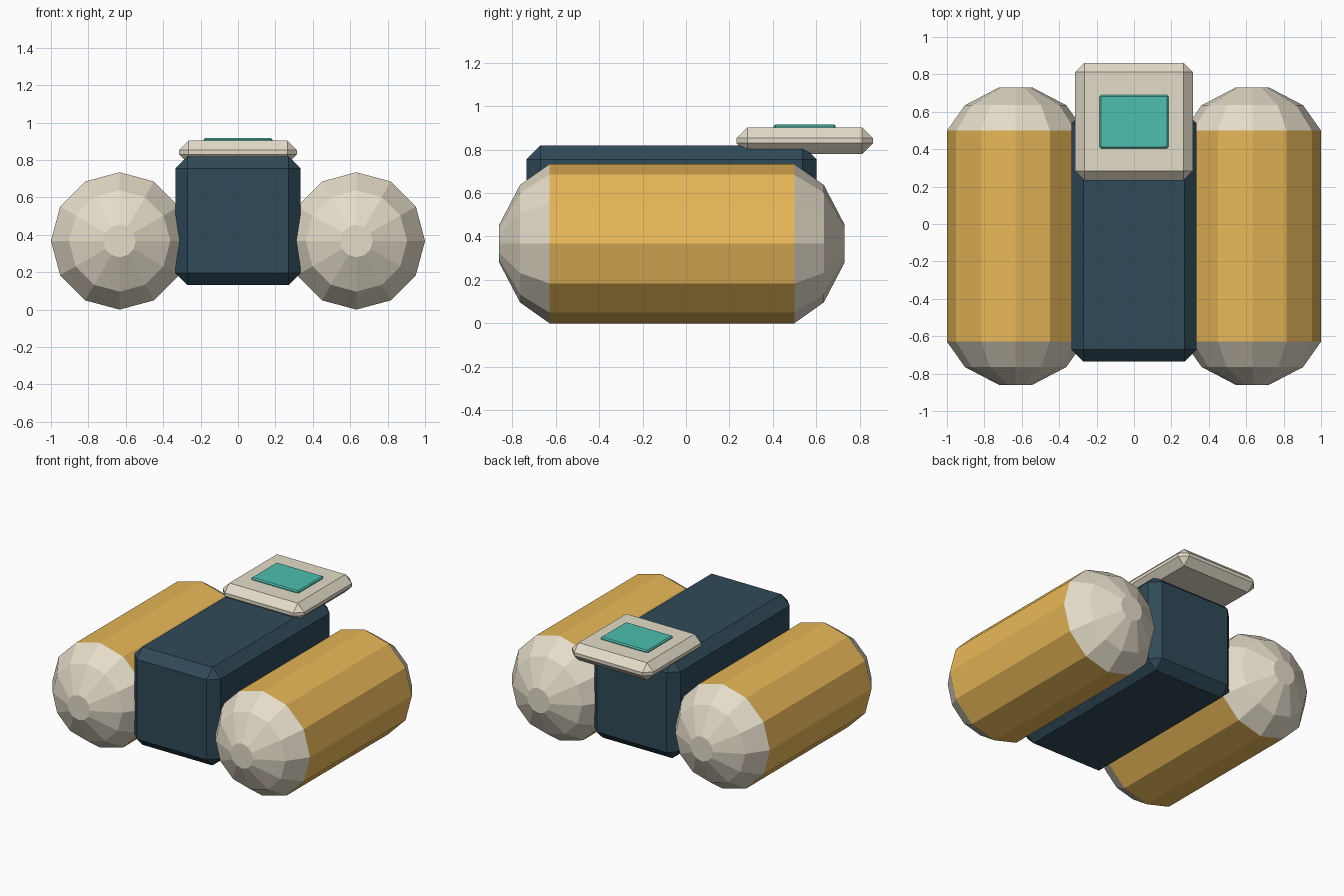
import bpy, bmesh, math

if "Cube" in bpy.data.objects:
    bpy.data.objects.remove(bpy.data.objects["Cube"])


def material(name, hex_code):
    def lin(c):
        return c / 12.92 if c <= 0.04045 else ((c + 0.055) / 1.055) ** 2.4
    m = bpy.data.materials.new(name)
    m.diffuse_color = [lin(int(hex_code[i:i + 2], 16) / 255) for i in (0, 2, 4)] + [1]
    m.use_nodes = True
    m.node_tree.nodes["Principled BSDF"].inputs["Base Color"].default_value = m.diffuse_color
    return m


NAVY = material("navy", "2f4a58")
AMBER = material("amber", "e8b858")
CREAM = material("cream", "e4dcc9")
TEAL = material("teal", "4dbfae")


def finish(bm, name, mat):
    bmesh.ops.recalc_face_normals(bm, faces=bm.faces)
    mesh = bpy.data.meshes.new(name)
    bm.to_mesh(mesh)
    bm.free()
    mesh.materials.append(mat)
    obj = bpy.data.objects.new(name, mesh)
    bpy.context.collection.objects.link(obj)
    return obj


def chamfered_box(name, lo, hi, chamfer, mat):
    bm = bmesh.new()
    bmesh.ops.create_cube(bm, size=1)
    for v in bm.verts:
        v.co = [h if c > 0 else l for c, l, h in zip(v.co, lo, hi)]
    bmesh.ops.bevel(bm, geom=bm.edges[:], offset=chamfer, segments=1,
                    affect='EDGES', profile=0.5)
    return finish(bm, name, mat)


def lathe_y(name, x, z, profile, mat, sides=12):
    """Revolve (radius, y) points around a y axis, closing both ends."""
    bm = bmesh.new()
    rings = []
    for r, y in profile:
        rings.append([bm.verts.new((x + r * math.cos(a), y, z + r * math.sin(a)))
                      for a in (2 * math.pi * i / sides for i in range(sides))])
    for a, b in zip(rings, rings[1:]):
        for i in range(sides):
            j = (i + 1) % sides
            bm.faces.new((a[i], a[j], b[j], b[i]))
    bm.faces.new(rings[0])
    bm.faces.new(rings[-1])
    return finish(bm, name, mat)


# Central body
chamfered_box("body", (-0.335, -0.735, 0.131), (0.335, 0.602, 0.819), 0.064, NAVY)

# Overhanging top plate and its screen
chamfered_box("top_plate", (-0.315, 0.233, 0.78), (0.315, 0.862, 0.903), 0.05, CREAM)
chamfered_box("screen", (-0.184, 0.404, 0.893), (0.184, 0.69, 0.917), 0.008, TEAL)

# Side tanks with domed caps
R, FRONT, BACK = 0.367, -0.629, 0.499
DOME = [(R, 0), (0.271, 0.136), (0.087, 0.232)]
for side, x in (("left", -0.633), ("right", 0.633)):
    lathe_y(side + "_tank", x, R, [(R, FRONT), (R, BACK)], AMBER)
    lathe_y(side + "_front_cap", x, R, [(r, FRONT - d) for r, d in DOME], CREAM)
    lathe_y(side + "_back_cap", x, R, [(r, BACK + d) for r, d in DOME], CREAM)
